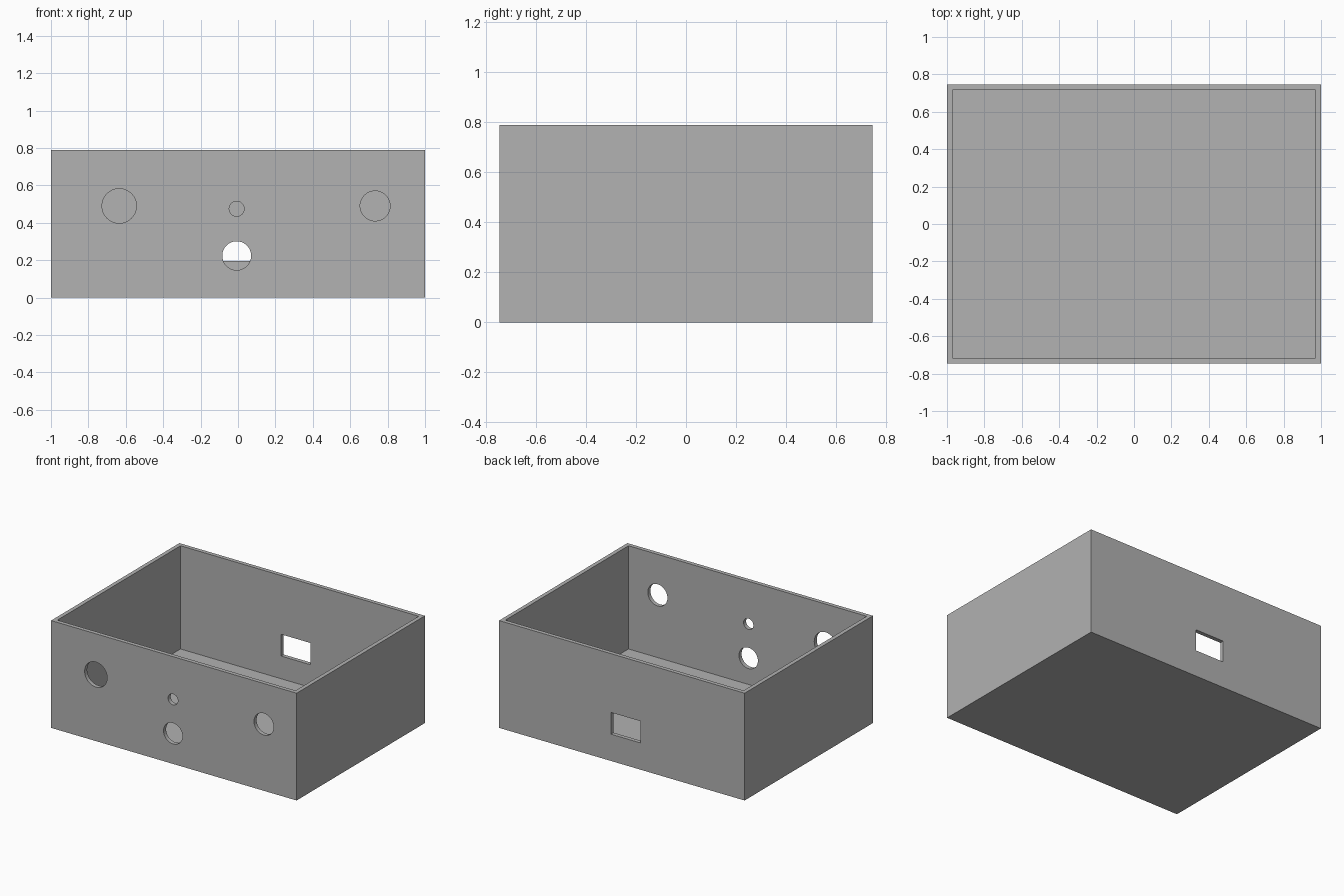
import bpy
import math

if "Cube" in bpy.data.objects:
    bpy.data.objects.remove(bpy.data.objects["Cube"])

W, D, H, T = 2.0, 1.493, 0.79, 0.03   # outer size and wall thickness

grey = bpy.data.materials.new("plain grey")
grey.diffuse_color = (0.445, 0.445, 0.445, 1)
grey.use_nodes = True
grey.node_tree.nodes["Principled BSDF"].inputs["Base Color"].default_value = grey.diffuse_color


def block(name, x0, x1, y0, y1, z0, z1):
    bpy.ops.mesh.primitive_cube_add(
        size=1, location=((x0 + x1) / 2, (y0 + y1) / 2, (z0 + z1) / 2))
    ob = bpy.context.object
    ob.name = name
    ob.scale = (x1 - x0, y1 - y0, z1 - z0)
    bpy.ops.object.transform_apply(location=True, rotation=True, scale=True)
    ob.data.materials.append(grey)
    return ob


def cut(target, cutter):
    cutter.hide_render = True
    mod = target.modifiers.new(cutter.name, 'BOOLEAN')
    mod.operation = 'DIFFERENCE'
    mod.solver = 'EXACT'
    mod.object = cutter
    bpy.context.view_layer.objects.active = target
    bpy.ops.object.modifier_apply(modifier=mod.name)
    bpy.data.objects.remove(cutter, do_unlink=True)


# Open-topped box
box = block("open_box", -W / 2, W / 2, -D / 2, D / 2, 0, H)
cut(box, block("cavity", -W / 2 + T, W / 2 - T, -D / 2 + T, D / 2 - T, T, H + 0.2))

# Round holes through the front wall: x, z, radius
for x, z, r in ((-0.635, 0.49, 0.092), (0.733, 0.49, 0.08),
                (-0.007, 0.475, 0.04), (-0.007, 0.224, 0.077)):
    bpy.ops.mesh.primitive_cylinder_add(
        vertices=64, radius=r, depth=0.2, location=(x, -D / 2, z),
        rotation=(math.pi / 2, 0, 0))
    hole = bpy.context.object
    hole.name = "round_hole"
    hole.data.materials.append(grey)
    cut(box, hole)

# Rectangular slot through the back wall
cut(box, block("back_slot", -0.15, 0.088, D / 2 - 0.1, D / 2 + 0.1, 0.197, 0.357))

# Smooth hole walls, crisp box edges
bpy.ops.object.select_all(action='DESELECT')
box.select_set(True)
bpy.context.view_layer.objects.active = box
bpy.ops.object.shade_smooth_by_angle(angle=math.radians(30))
